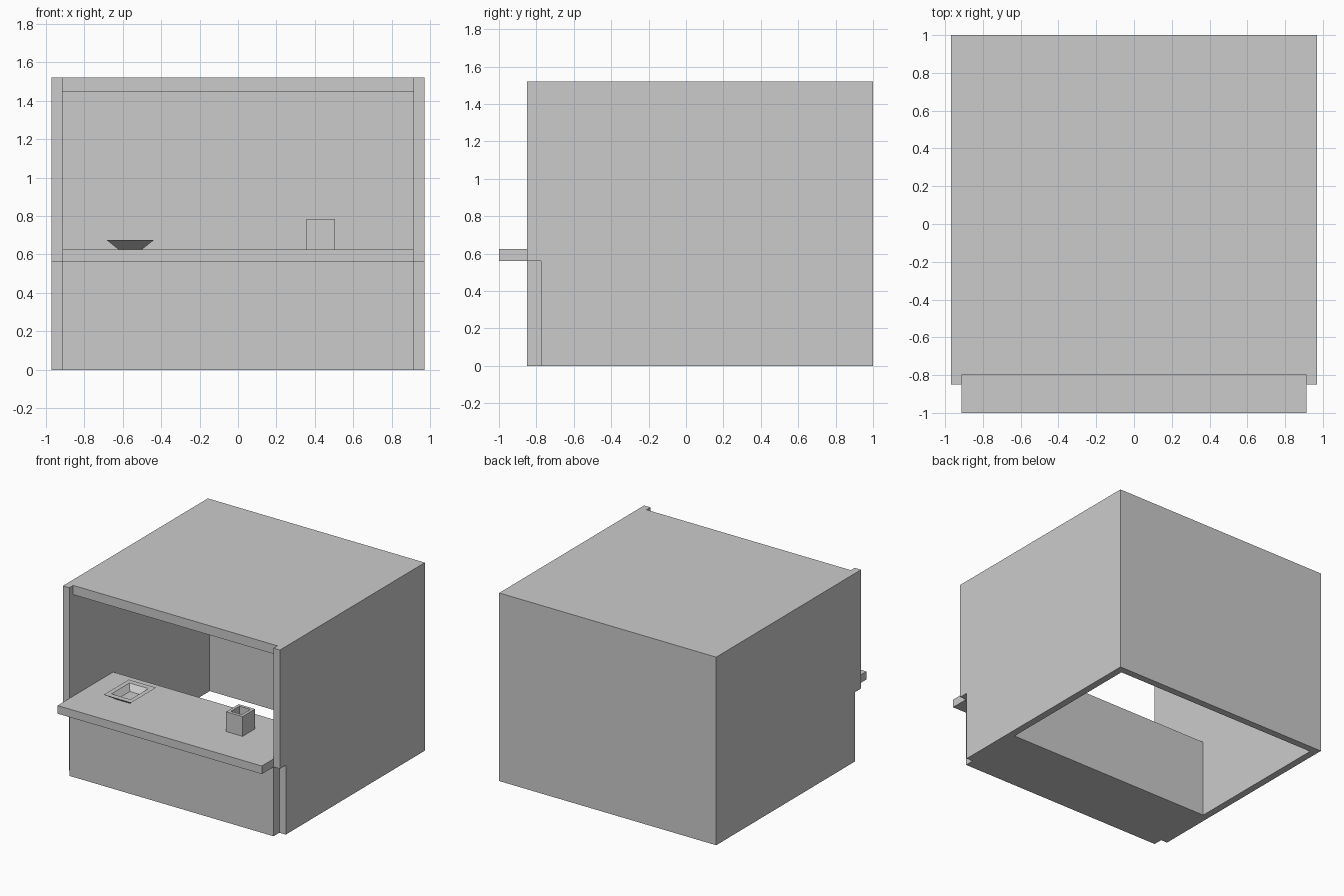
import bpy
import bmesh

cube = bpy.data.objects.get("Cube")
if cube:
    bpy.data.objects.remove(cube, do_unlink=True)

GREY = (0.6, 0.6, 0.6, 1.0)
mat = bpy.data.materials.new("plain grey")
mat.use_nodes = True
mat.diffuse_color = GREY
mat.node_tree.nodes["Principled BSDF"].inputs["Base Color"].default_value = GREY


def finish(name, bm):
    bmesh.ops.recalc_face_normals(bm, faces=bm.faces)
    mesh = bpy.data.meshes.new(name)
    bm.to_mesh(mesh)
    bm.free()
    mesh.materials.append(mat)
    obj = bpy.data.objects.new(name, mesh)
    bpy.context.collection.objects.link(obj)
    return obj


def prism(name, profile, x0, x1):
    """Extrude a (y, z) profile from x0 to x1."""
    bm = bmesh.new()
    face = bm.faces.new([bm.verts.new((x0, y, z)) for y, z in profile])
    out = bmesh.ops.extrude_face_region(bm, geom=[face])
    moved = [v for v in out["geom"] if isinstance(v, bmesh.types.BMVert)]
    bmesh.ops.translate(bm, verts=moved, vec=(x1 - x0, 0, 0))
    return finish(name, bm)


def slab(name, x0, x1, y0, y1, z0, z1):
    return prism(name, [(y0, z0), (y1, z0), (y1, z1), (y0, z1)], x0, x1)


def vessel(name, cx, cy, rings):
    """Loft rectangular rings (half x, half y, z), capped at both ends."""
    bm = bmesh.new()
    corners = [(-1, -1), (1, -1), (1, 1), (-1, 1)]
    loops = [[bm.verts.new((cx + sx * hx, cy + sy * hy, z)) for sx, sy in corners]
             for hx, hy, z in rings]
    for a, b in zip(loops, loops[1:]):
        for i in range(4):
            j = (i + 1) % 4
            bm.faces.new((a[i], a[j], b[j], b[i]))
    bm.faces.new(loops[0])
    bm.faces.new(loops[-1])
    return finish(name, bm)


OUT, INN = 0.97, 0.913        # outer and inner half widths
TOP, UNDER = 1.52, 0.56       # roof top, counter underside
COUNTER = 0.625               # counter top

# Side walls, stepped back below the counter
wall = [(-0.775, 0), (1, 0), (1, TOP), (-0.85, TOP), (-0.85, UNDER), (-0.775, UNDER)]
prism("left_wall", wall, INN, OUT)
prism("right_wall", wall, -OUT, -INN)

# Back wall and recessed roof
slab("back_wall", -INN, INN, 0.943, 1, 0, 1.445)
slab("roof", -INN, INN, -0.80, 1, 1.445, TOP)

# Cabinet and overhanging counter
slab("cabinet", -INN, INN, -0.85, -0.29, 0, UNDER)
slab("counter", -INN, INN, -1, -0.29, UNDER, COUNTER)

# Flared dish and square cup on the counter
vessel("dish", -0.56, -0.58, [(0.06, 0.085, COUNTER), (0.122, 0.16, 0.675),
                              (0.085, 0.115, 0.675), (0.05, 0.07, 0.633)])
vessel("cup", 0.43, -0.58, [(0.073, 0.08, COUNTER), (0.073, 0.08, 0.785),
                            (0.05, 0.055, 0.785), (0.05, 0.055, 0.645)])
